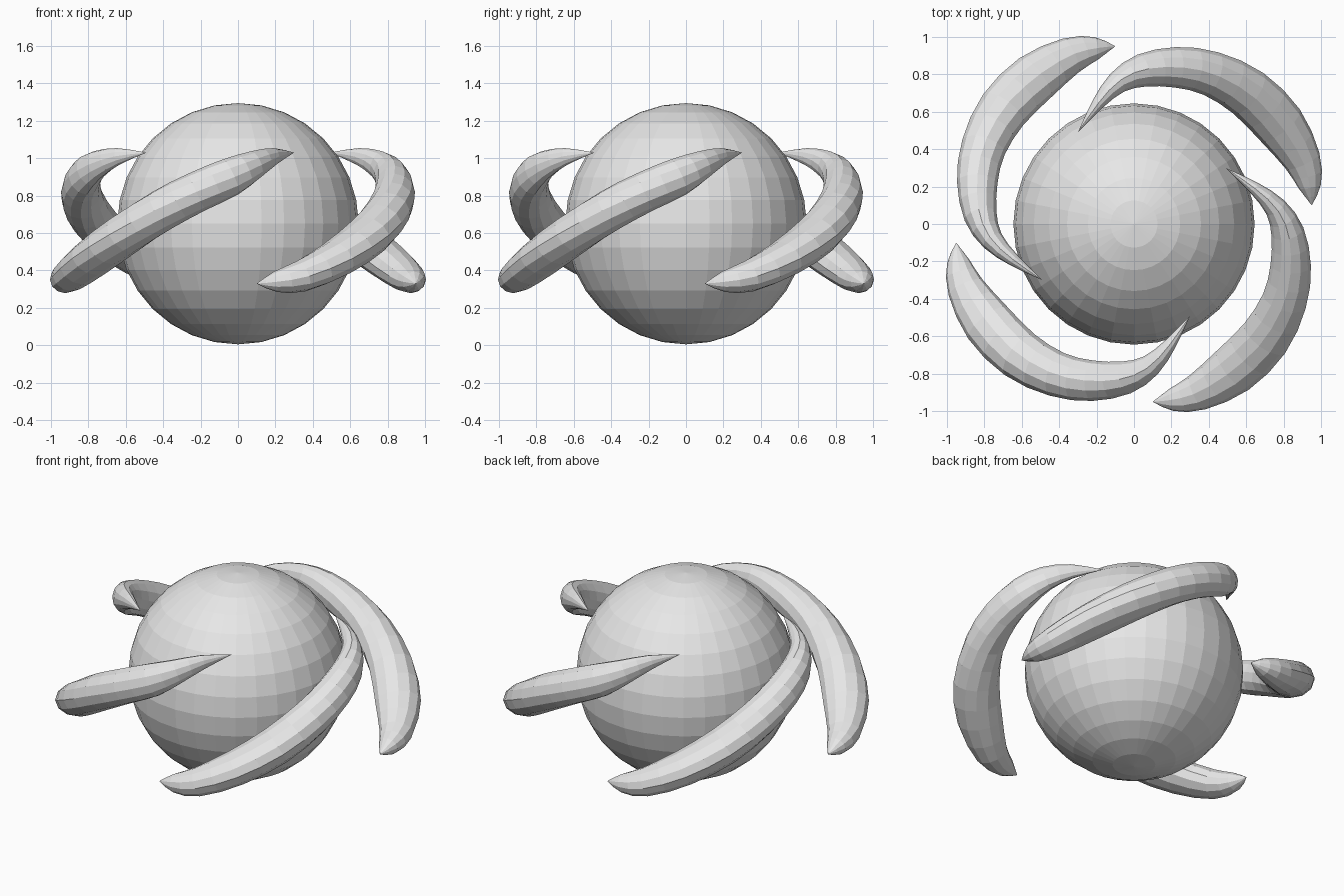
import bpy, bmesh, math
from mathutils import Vector, Matrix

cube = bpy.data.objects.get("Cube")
if cube:
    bpy.data.objects.remove(cube)

grey = bpy.data.materials.new("light_grey")
grey.use_nodes = True
colour = (0.8, 0.8, 0.8, 1)
grey.diffuse_color = colour
grey.node_tree.nodes["Principled BSDF"].inputs["Base Color"].default_value = colour

SIDES = 12
STEPS = 2

# Spine of one horn: x, y, z, half width across, half height
SPINE = [
    (-0.95, -0.10, 0.33, 0, 0),
    (-0.94, -0.20, 0.34, 0.06, 0.055),
    (-0.90, -0.34, 0.37, 0.10, 0.085),
    (-0.78, -0.53, 0.465, 0.135, 0.10),
    (-0.61, -0.70, 0.59, 0.135, 0.11),
    (-0.41, -0.805, 0.72, 0.12, 0.112),
    (-0.22, -0.838, 0.82, 0.108, 0.108),
    (-0.04, -0.82, 0.90, 0.088, 0.103),
    (0.09, -0.755, 0.965, 0.06, 0.077),
    (0.195, -0.64, 1.01, 0.033, 0.045),
    (0.30, -0.49, 1.03, 0, 0),
]


def smooth_path(points):
    """Catmull-Rom interpolation of position and thickness together."""
    pts = [Vector(p) for p in points]
    pts = [2 * pts[0] - pts[1]] + pts + [2 * pts[-1] - pts[-2]]
    out = []
    for a, b, c, d in zip(pts, pts[1:], pts[2:], pts[3:]):
        for s in range(STEPS):
            t = s / STEPS
            out.append(b + (c - a) * (t / 2)
                       + (2 * a - 5 * b + 4 * c - d) * (t * t / 2)
                       + (3 * b - a - 3 * c + d) * (t ** 3 / 2))
    return out + [pts[-2]]


def finish(name, bm):
    bmesh.ops.recalc_face_normals(bm, faces=bm.faces)
    mesh = bpy.data.meshes.new(name)
    bm.to_mesh(mesh)
    bm.free()
    mesh.materials.append(grey)
    obj = bpy.data.objects.new(name, mesh)
    bpy.context.collection.objects.link(obj)
    return obj


def make_horn(name, angle):
    bm = bmesh.new()
    path = smooth_path(SPINE)
    rings = []
    for i in range(1, len(path) - 1):
        p = path[i]
        tangent = (path[i + 1].xyz - path[i - 1].xyz).normalized()
        side = tangent.cross(Vector((0, 0, 1))).normalized()
        up = side.cross(tangent)
        ring = []
        for k in range(SIDES):
            a = math.tau * k / SIDES
            ring.append(bm.verts.new(
                p.xyz + side * math.cos(a) * p[3] + up * math.sin(a) * p[4]))
        rings.append(ring)
    # Skin between rings, then close to the two pointed tips
    for r, q in zip(rings, rings[1:]):
        for k in range(SIDES):
            n = (k + 1) % SIDES
            bm.faces.new((r[k], r[n], q[n], q[k]))
    for ring, end in ((rings[0], path[0]), (rings[-1], path[-1])):
        tip = bm.verts.new(end.xyz)
        for k in range(SIDES):
            bm.faces.new((ring[k], ring[(k + 1) % SIDES], tip))
    bm.transform(Matrix.Rotation(angle, 4, "Z"))
    return finish(name, bm)


# Central ball
bm = bmesh.new()
bmesh.ops.create_uvsphere(bm, u_segments=32, v_segments=16, radius=0.645,
                          matrix=Matrix.Translation((0, 0, 0.65)))
finish("ball", bm)

# Four curved horns swirling round the ball
for i, place in enumerate(("front", "left", "back", "right")):
    make_horn(place + "_horn", i * math.pi / 2)
